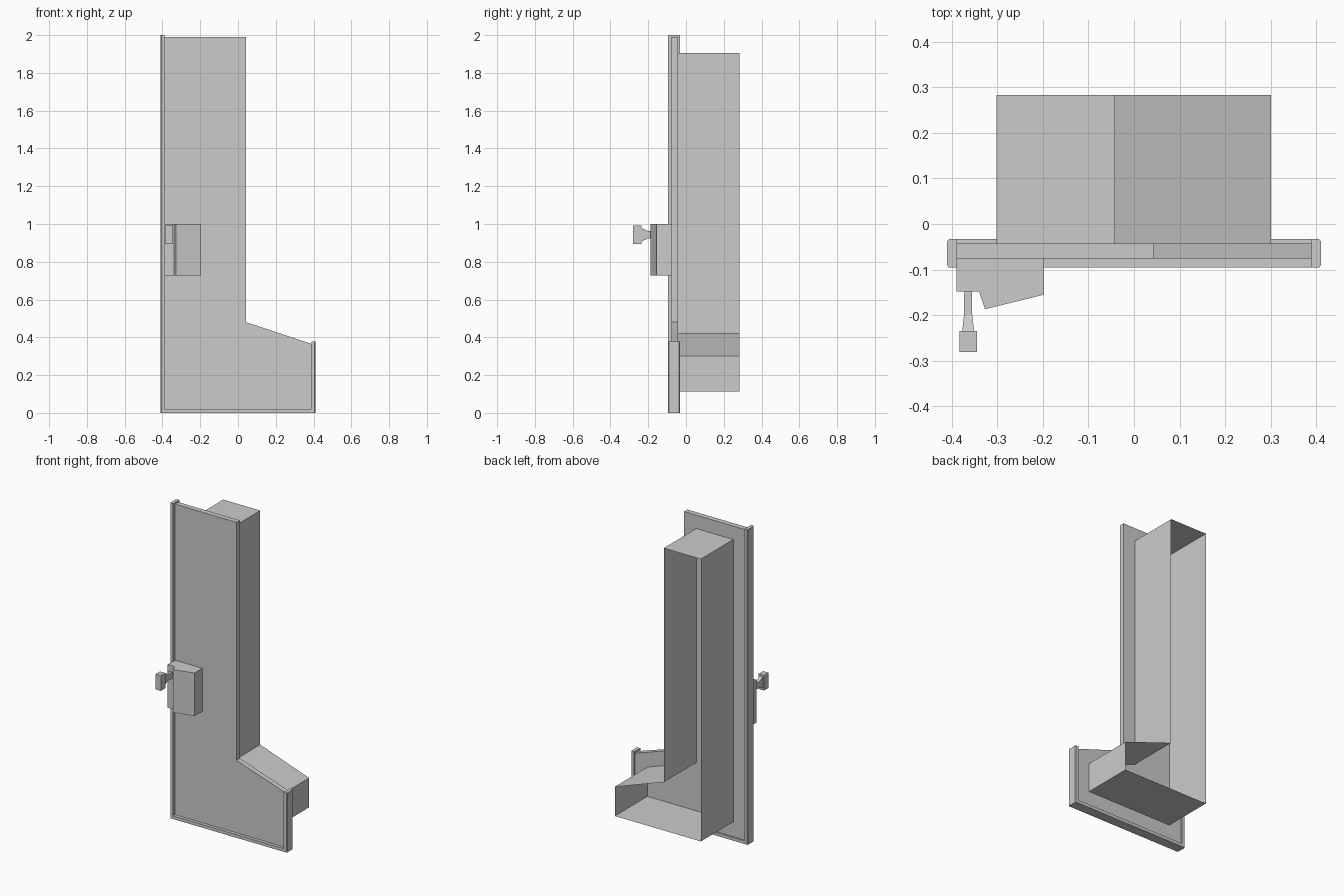
import bpy, bmesh

if "Cube" in bpy.data.objects:
    bpy.data.objects.remove(bpy.data.objects["Cube"])


def finish(name, bm):
    bmesh.ops.recalc_face_normals(bm, faces=bm.faces[:])
    me = bpy.data.meshes.new(name)
    bm.to_mesh(me)
    bm.free()
    ob = bpy.data.objects.new(name, me)
    bpy.context.collection.objects.link(ob)
    return ob


def loft(name, a, b, caps=True):
    """Join two matching 3D outlines with side faces."""
    bm = bmesh.new()
    va = [bm.verts.new(p) for p in a]
    vb = [bm.verts.new(p) for p in b]
    n = len(a)
    for i in range(n):
        j = (i + 1) % n
        bm.faces.new((va[i], va[j], vb[j], vb[i]))
    if caps:
        bm.faces.new(va)
        bm.faces.new(vb[::-1])
    return finish(name, bm)


def prism_y(name, pts, y0, y1, caps=True):
    return loft(name, [(x, y0, z) for x, z in pts], [(x, y1, z) for x, z in pts], caps)


def prism_z(name, pts, z0, z1):
    return loft(name, [(x, y, z0) for x, y in pts], [(x, y, z1) for x, y in pts])


def rect(cx, cz, w, h, y):
    return [(cx - w/2, y, cz - h/2), (cx + w/2, y, cz - h/2),
            (cx + w/2, y, cz + h/2), (cx - w/2, y, cz + h/2)]


# L-shaped door panel
prism_y("door_panel", [(-.39, .015), (.39, .015), (.39, .365), (.043, .48),
                       (.043, 1.99), (-.39, 1.99)], -.076, -.043)

# edge trim: side rails with chamfered outer corners, and bottom rail
F, B = -.096, -.033
for name, s, top in (("left_rail", -1, 2.0), ("right_rail", 1, .377)):
    prism_z(name, [(s*.388, F), (s*.406, F), (s*.41, F + .005),
                   (s*.41, B - .005), (s*.406, B), (s*.388, B)], 0, top)
prism_y("bottom_rail", [(-.388, 0), (.388, 0), (.388, .02), (-.388, .02)], F, B)

# open-backed inner liner following the door outline
prism_y("inner_liner", [(-.302, .114), (.301, .114), (.301, .30), (-.042, .42),
                        (-.042, 1.905), (-.302, 1.905)], -.043, .283, caps=False)

# latch housing with angled face
prism_z("latch_housing", [(-.39, -.076), (-.39, -.148), (-.34, -.148),
                          (-.327, -.187), (-.197, -.155), (-.197, -.076)], .727, 1.0)

# handle stem flaring into a block knob
loft("handle_stem", rect(-.364, .943, .017, .038, -.147), rect(-.364, .943, .018, .04, -.2))
loft("handle_flare", rect(-.364, .943, .018, .04, -.2), rect(-.364, .943, .026, .07, -.235))
loft("handle_knob", rect(-.364, .943, .038, .096, -.235), rect(-.364, .943, .038, .096, -.281))
